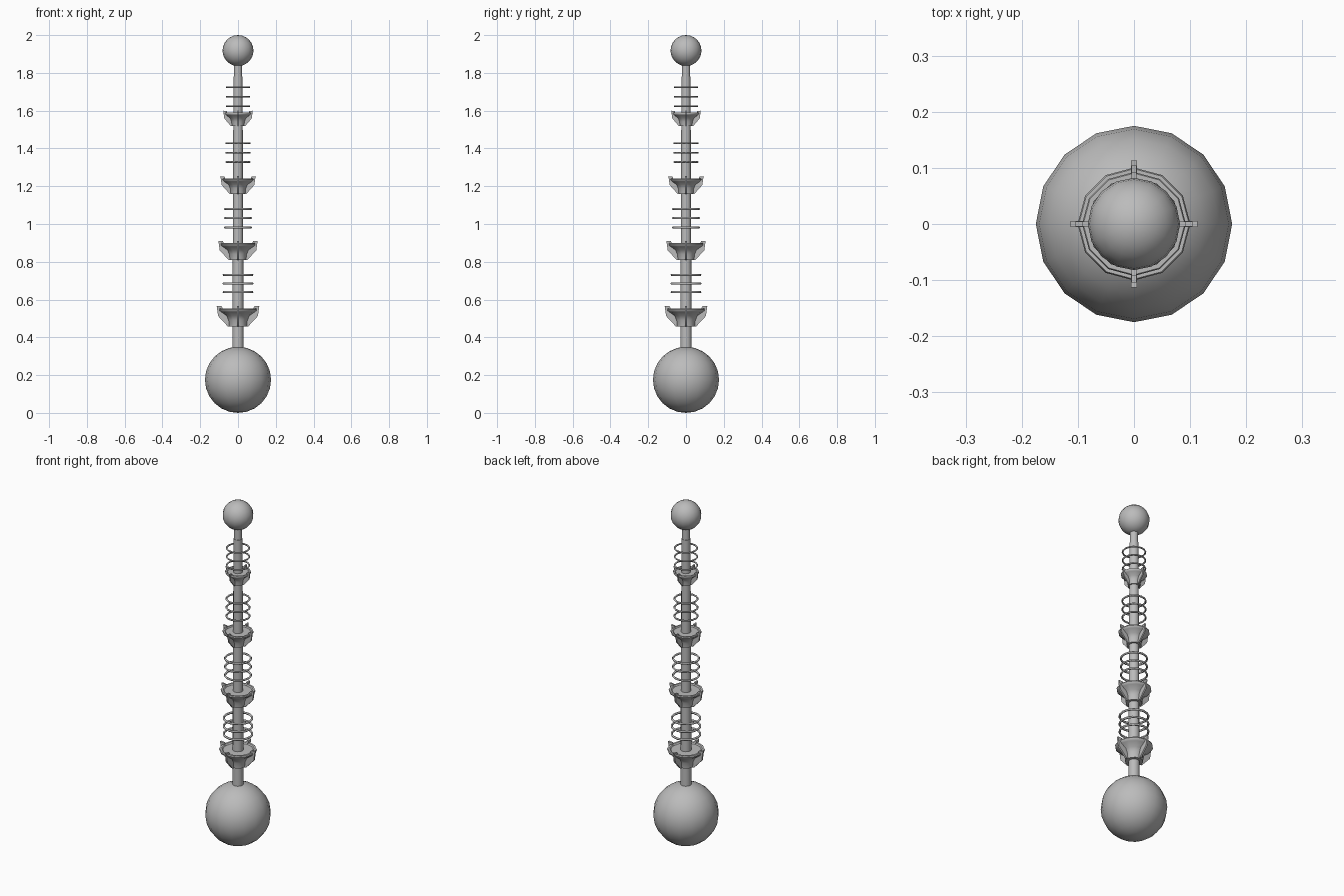
import bpy, bmesh, math
from mathutils import Matrix

cube = bpy.data.objects.get("Cube")
if cube:
    bpy.data.objects.remove(cube, do_unlink=True)

grey = bpy.data.materials.new("plain grey")
grey.use_nodes = True
grey.diffuse_color = (0.5, 0.5, 0.5, 1)
grey.node_tree.nodes["Principled BSDF"].inputs["Base Color"].default_value = (0.5, 0.5, 0.5, 1)


def finish(obj, name, angle=35):
    obj.name = name
    obj.data.materials.append(grey)
    bpy.ops.object.select_all(action='DESELECT')
    obj.select_set(True)
    bpy.context.view_layer.objects.active = obj
    bpy.ops.object.shade_smooth_by_angle(angle=math.radians(angle))


def ball(name, radius, z):
    bpy.ops.mesh.primitive_uv_sphere_add(segments=16, ring_count=12, radius=radius, location=(0, 0, z))
    finish(bpy.context.object, name)


def ring(name, radius, tube, z):
    bpy.ops.mesh.primitive_torus_add(major_radius=radius, minor_radius=tube, major_segments=16,
                                     minor_segments=6, location=(0, 0, z))
    finish(bpy.context.object, name, 65)


def mesh_object(name, bm):
    bmesh.ops.recalc_face_normals(bm, faces=bm.faces)
    mesh = bpy.data.meshes.new(name)
    bm.to_mesh(mesh)
    bm.free()
    obj = bpy.data.objects.new(name, mesh)
    bpy.context.collection.objects.link(obj)
    finish(obj, name)


def lathe(name, profile, sides):
    """Spin a closed (radius, z) profile around the z axis."""
    bm = bmesh.new()
    verts = [bm.verts.new((r, 0, z)) for r, z in profile]
    edges = [bm.edges.new(pair) for pair in zip(verts, verts[1:])]
    bmesh.ops.spin(bm, geom=verts + edges, cent=(0, 0, 0), axis=(0, 0, 1),
                   angle=math.tau, steps=sides, use_duplicate=False)
    bmesh.ops.remove_doubles(bm, verts=bm.verts, dist=0.0001)
    mesh_object(name, bm)


def fins(name, outline, thickness):
    """Four upright plates at the quarter turns."""
    bm = bmesh.new()
    for quarter in range(4):
        face = bm.faces.new([bm.verts.new((r, -thickness / 2, z)) for r, z in outline])
        side = bmesh.ops.extrude_face_region(bm, geom=[face], use_keep_orig=True)
        new = [v for v in side["geom"] if isinstance(v, bmesh.types.BMVert)]
        bmesh.ops.translate(bm, verts=new, vec=(0, thickness, 0))
        bmesh.ops.rotate(bm, verts=new + list(face.verts), cent=(0, 0, 0),
                         matrix=Matrix.Rotation(quarter * math.pi / 2, 3, 'Z'))
    mesh_object(name, bm)


# End balls
ball("base_ball", 0.175, 0.175)
ball("top_ball", 0.082, 1.918)

# Tapered shaft
lathe("shaft", [(0, 0.3), (0.030, 0.3), (0.024, 1.78), (0.022, 1.78), (0.022, 1.88), (0, 1.88)], 12)

# Each tier: fin bottom, fin top, fin reach, top ring height, ring spacing, ring radius
tiers = [
    (0.458, 0.567, 0.113, 0.731, 0.046, 0.076),
    (0.810, 0.911, 0.104, 1.080, 0.049, 0.069),
    (1.160, 1.253, 0.093, 1.428, 0.050, 0.062),
    (1.518, 1.600, 0.078, 1.724, 0.050, 0.060),
]
cup_shape = [(0, 0), (0.42, 0), (0.45, 0.3), (0.55, 0.52), (0.80, 0.70), (0.87, 0.76),
             (0.89, 0.82), (0.87, 0.88), (0.77, 0.88), (0.72, 0.82), (0, 0.82)]
fin_shape = [(0.2, 0), (0.48, 0), (0.93, 0.50), (1, 1), (0.77, 0.98), (0.70, 0.82), (0.2, 0.82)]

for i, (low, high, reach, ring_z, gap, radius) in enumerate(tiers, 1):
    def fit(shape):
        return [(r * reach, low + t * (high - low)) for r, t in shape]
    lathe(f"cup_{i}", fit(cup_shape), 12)
    fins(f"cup_fins_{i}", fit(fin_shape), 0.09 * reach)
    for k in range(3):
        ring(f"ring_{i}_{k + 1}", radius, 0.0065 - 0.0005 * i, ring_z - k * gap)
